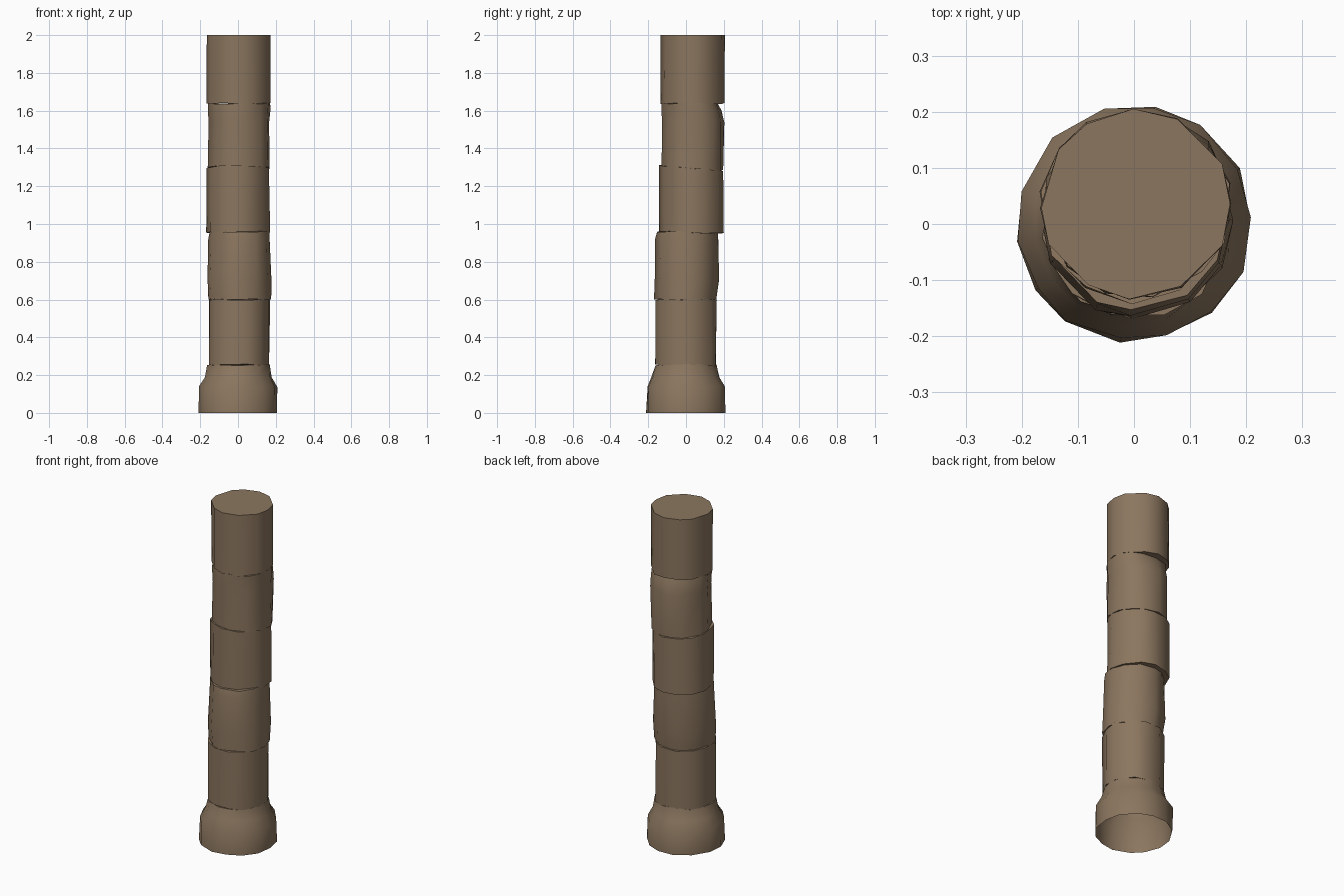
import bpy, bmesh, math, random

if "Cube" in bpy.data.objects:
    bpy.data.objects.remove(bpy.data.objects["Cube"])

random.seed(4)

stone = bpy.data.materials.new("weathered brown stone")
stone.diffuse_color = (0.26, 0.182, 0.115, 1)
stone.use_nodes = True
stone.node_tree.nodes["Principled BSDF"].inputs["Base Color"].default_value = stone.diffuse_color


def stack(name, rings, sides, turn, cap_bottom=True, wobble=0.006):
    """Loft of irregular rings: (z, centre x, centre y, radius, z tilt along y, pull-in of the back)."""
    bm = bmesh.new()
    angles = [turn + (i + random.uniform(-0.18, 0.18)) * 2 * math.pi / sides for i in range(sides)]
    loops = []
    for z, cx, cy, r, tilt, back in rings:
        loop = []
        for a in angles:
            rr = r + random.uniform(-wobble, wobble * 0.5)
            x, y = rr * math.cos(a), rr * math.sin(a)
            y -= back * max(0.0, math.sin(a)) ** 2
            lift = 0 if z in (0, 2) else random.uniform(-0.004, 0.004)
            loop.append(bm.verts.new((cx + x, cy + y, z + tilt * math.sin(a) + lift)))
        loops.append(loop)
    for lo, hi in zip(loops, loops[1:]):
        for i in range(sides):
            j = (i + 1) % sides
            bm.faces.new((lo[i], lo[j], hi[j], hi[i]))
    bm.faces.new(loops[-1])
    if cap_bottom:
        bm.faces.new(loops[0][::-1])
    me = bpy.data.meshes.new(name)
    bm.to_mesh(me)
    bm.free()
    me.materials.append(stone)
    ob = bpy.data.objects.new(name, me)
    bpy.context.collection.objects.link(ob)
    bpy.ops.object.select_all(action='DESELECT')
    ob.select_set(True)
    bpy.context.view_layer.objects.active = ob
    bpy.ops.object.shade_smooth_by_angle(angle=math.radians(45))


# flared foot, open underneath
stack("column_base", [(0, 0, 0, 0.211, 0, 0), (0.14, 0, 0, 0.210, 0, 0),
                      (0.19, 0, 0, 0.181, 0, 0), (0.255, 0.003, 0, 0.167, 0, 0)], 14, 0.1, False)

# shaft drums, each a little shifted and worn
stack("drum_1", [(0.252, 0.005, 0.001, 0.168, -0.004, 0),
                 (0.60, 0.006, 0.001, 0.168, 0, 0)], 12, 0.3)
stack("drum_2", [(0.60, 0.008, -0.003, 0.166, 0, 0.004), (0.71, 0.007, 0.002, 0.171, 0, 0),
                 (0.92, 0.006, 0.005, 0.166, 0, 0), (0.96, 0.006, 0.008, 0.162, 0, 0)], 12, 0.0)
stack("drum_3", [(0.952, -0.001, 0.03, 0.170, -0.004, 0),
                 (1.296, -0.001, 0.03, 0.170, -0.013, 0)], 12, 0.45)
stack("drum_4", [(1.296, 0.006, 0.036, 0.167, -0.013, 0), (1.54, 0.006, 0.036, 0.168, 0, 0.002),
                 (1.60, 0.006, 0.036, 0.167, 0, 0.016), (1.638, 0.006, 0.036, 0.167, 0, 0.034)], 12, 0.15)
stack("drum_5", [(1.638, 0.003, 0.036, 0.170, 0, 0),
                 (2, 0.003, 0.036, 0.170, 0, 0)], 12, 0.0, wobble=0.003)
